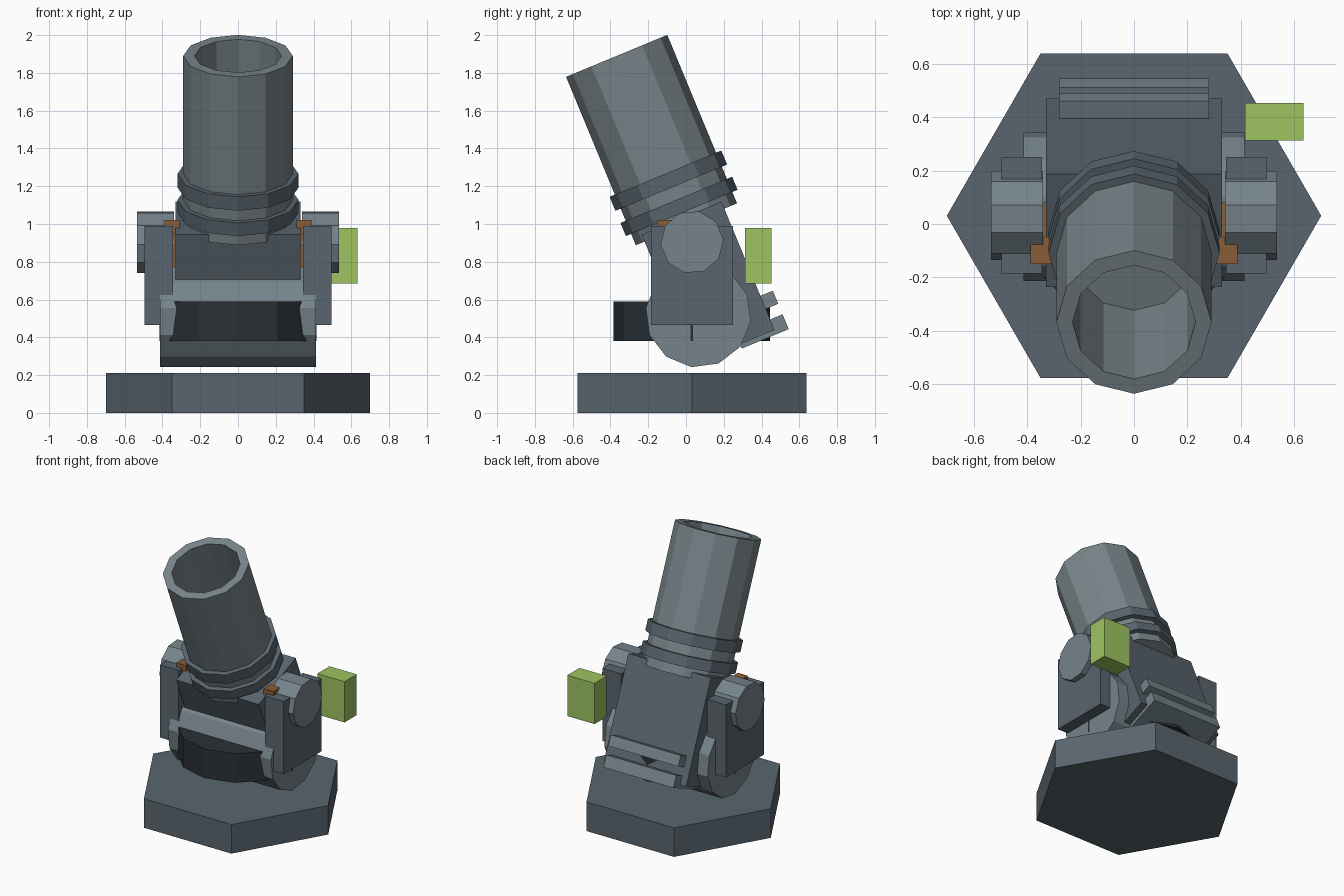
import bpy, bmesh
from math import sin, cos, pi, radians
from mathutils import Matrix, Vector

if "Cube" in bpy.data.objects:
    bpy.data.objects.remove(bpy.data.objects["Cube"])

T = Matrix.Translation
TILT = Matrix.Rotation(radians(22.5), 4, 'X')
GUN = T((0, -0.367, 1.89)) @ TILT          # barrel frame, origin at the muzzle
SIDEWAYS = Matrix.Rotation(pi / 2, 4, 'Y')  # turns a z cylinder along x


def colour(name, rgb):
    m = bpy.data.materials.new(name)
    m.diffuse_color = (*rgb, 1)
    m.use_nodes = True
    m.node_tree.nodes["Principled BSDF"].inputs["Base Color"].default_value = m.diffuse_color
    return m


steel = colour("steel", (0.10, 0.13, 0.156))
barrel_grey = colour("barrel_grey", (0.19, 0.235, 0.255))
light_steel = colour("light_steel", (0.18, 0.23, 0.26))
dark = colour("dark", (0.023, 0.03, 0.036))
copper = colour("copper", (0.25, 0.11, 0.04))
green = colour("green", (0.34, 0.55, 0.12))


def finish(name, bm, mat):
    bmesh.ops.recalc_face_normals(bm, faces=bm.faces)
    me = bpy.data.meshes.new(name)
    bm.to_mesh(me)
    bm.free()
    ob = bpy.data.objects.new(name, me)
    bpy.context.collection.objects.link(ob)
    me.materials.append(mat)
    return ob


def lathe(name, profile, sides, mat, frame=Matrix(), closed=False):
    """Revolve (radius, z) points around z; closed joins last ring to first."""
    bm = bmesh.new()
    rings = [[bm.verts.new(frame @ Vector((r * cos(2 * pi * i / sides), r * sin(2 * pi * i / sides), z)))
              for i in range(sides)] for r, z in profile]
    pairs = list(zip(rings, rings[1:])) + ([(rings[-1], rings[0])] if closed else [])
    for a, b in pairs:
        for i in range(sides):
            j = (i + 1) % sides
            bm.faces.new((a[i], a[j], b[j], b[i]))
    if not closed:
        bm.faces.new(rings[0])
        bm.faces.new(rings[-1])
    return finish(name, bm, mat)


def box(name, x, y, z, mat, frame=Matrix()):
    bm = bmesh.new()
    size = Matrix.Diagonal((x[1] - x[0], y[1] - y[0], z[1] - z[0], 1))
    mid = T((sum(x) / 2, sum(y) / 2, sum(z) / 2))
    bmesh.ops.create_cube(bm, size=1, matrix=frame @ mid @ size)
    return finish(name, bm, mat)


def mirror(ob):
    ob.modifiers.new("mirror", 'MIRROR')
    return ob


# hexagonal base and turntable ring
lathe("base_plate", [(0.70, 0), (0.70, 0.21)], 6, steel, T((0, 0.031, 0)))
lathe("turntable", [(0.415, 0.38), (0.415, 0.59)], 12, dark, T((0, 0.03, 0)))

# tilted barrel with open bore, and two reinforcing collars
lathe("barrel", [(0.29, -0.965), (0.29, 0), (0.23, 0), (0.23, -0.67)], 12, barrel_grey, GUN)
for i, (top, bottom) in enumerate([(-0.675, -0.755), (-0.825, -0.90)]):
    lathe(f"collar_{i + 1}", [(0.28, top), (0.32, top), (0.32, bottom), (0.28, bottom)],
          12, steel, GUN, closed=True)

# breech block and rear bars
box("breech", (-0.33, 0.33), (-0.24, 0.217), (-1.66, -0.925), steel, GUN)
box("rear_bar_upper", (-0.28, 0.28), (0.15, 0.288), (-1.54, -1.465), light_steel, GUN)
box("rear_bar_lower", (-0.28, 0.28), (0.02, 0.288), (-1.685, -1.60), light_steel, GUN)

# counterweight drum under the breech
lathe("drum", [(0.28, -0.413), (0.28, 0.413)], 12, light_steel,
      T((0, 0.065, 0.52)) @ TILT @ SIDEWAYS)

# side arms, trunnions and copper bearings
mirror(box("side_arm", (0.345, 0.495), (-0.185, 0.25), (0.465, 0.99), steel))
mirror(lathe("trunnion", [(0.167, 0.34), (0.167, 0.535)], 10, light_steel,
             T((0, 0.032, 0.904)) @ TILT @ SIDEWAYS))
mirror(box("bearing_block", (0.31, 0.388), (-0.15, -0.05), (0.95, 1.02), copper))
mirror(box("bearing_strip", (0.325, 0.345), (-0.13, 0.08), (0.77, 1.0), copper))

# green control box on the right
box("control_box", (0.415, 0.633), (0.313, 0.452), (0.685, 0.98), green)
